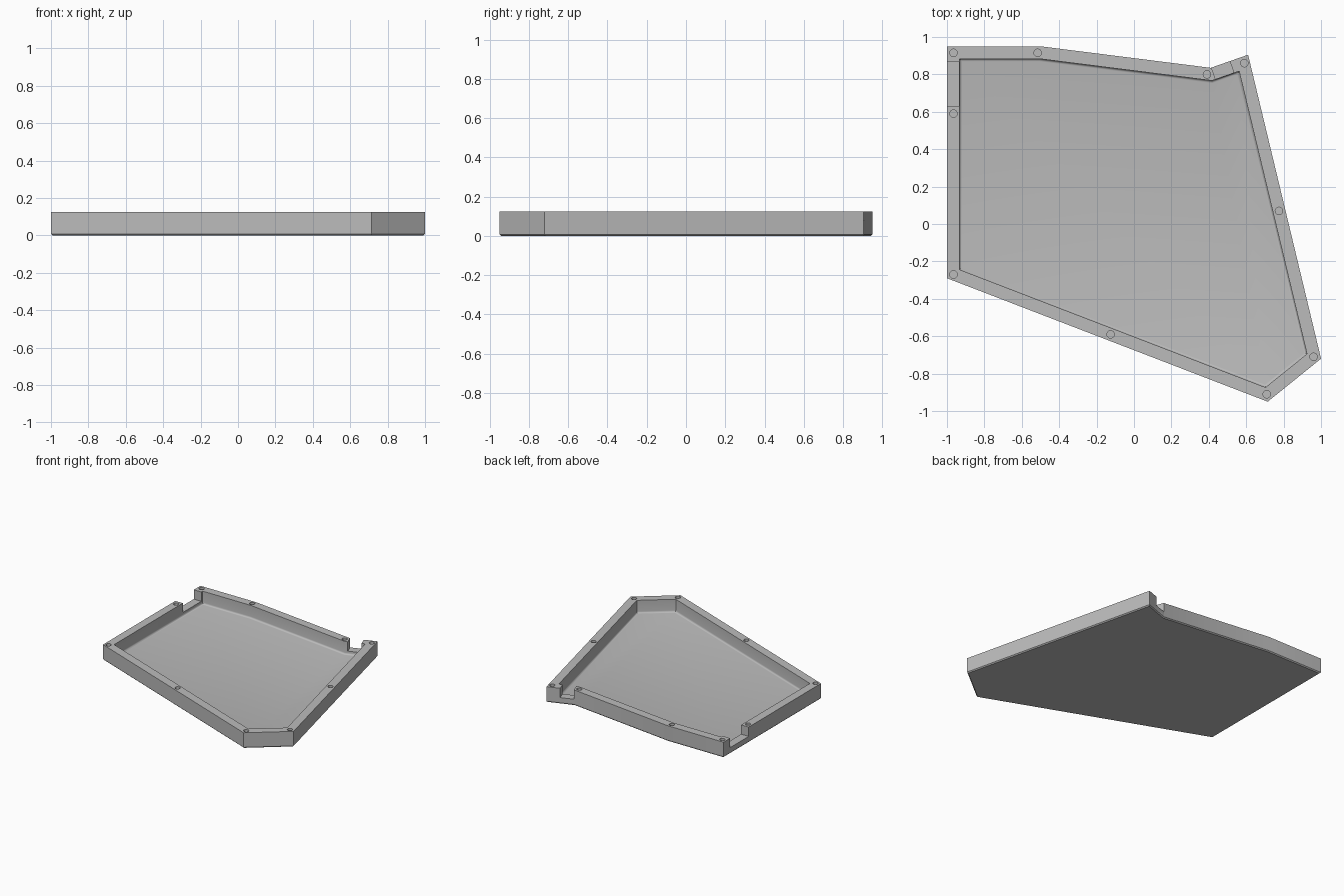
import bpy
import bmesh
import math
from mathutils import Vector, Matrix

cube = bpy.data.objects.get("Cube")
if cube:
    bpy.data.objects.remove(cube, do_unlink=True)

HEIGHT, WALL, FLOOR = 0.125, 0.067, 0.022
CHAMFER, FILLET, NOTCH_Z = 0.008, 0.014, 0.05

grey = bpy.data.materials.new("plain grey")
grey.use_nodes = True
colour = (0.5, 0.5, 0.5, 1)
grey.diffuse_color = colour
grey.node_tree.nodes["Principled BSDF"].inputs["Base Color"].default_value = colour

# Plan outline, counter-clockwise
outline = [Vector(p) for p in (
    (-1, 0.95), (-1, -0.29), (0.715, -0.95), (1, -0.72),
    (0.61, 0.905), (0.41, 0.835), (-0.5, 0.95))]


def inset(points, d):
    """Mitred inward offset of a counter-clockwise polygon."""
    result = []
    for i, p in enumerate(points):
        a = (p - points[i - 1]).normalized()
        b = (points[(i + 1) % len(points)] - p).normalized()
        na, nb = Vector((-a.y, a.x)), Vector((-b.y, b.x))
        result.append(p + (na + nb) * d / (1 + na.dot(nb)))
    return result


def make_object(name, bm):
    bmesh.ops.recalc_face_normals(bm, faces=bm.faces)
    mesh = bpy.data.meshes.new(name)
    bm.to_mesh(mesh)
    bm.free()
    mesh.materials.append(grey)
    obj = bpy.data.objects.new(name, mesh)
    bpy.context.collection.objects.link(obj)
    return obj


# Tray: stacked rings from the underside, over the rim, down to the floor
levels = [(CHAMFER, 0), (0, CHAMFER), (0, HEIGHT), (WALL, HEIGHT)]
for k in range(5):
    a = k / 4 * math.pi / 2
    levels.append((WALL + FILLET * (1 - math.cos(a)),
                   FLOOR + FILLET * (1 - math.sin(a))))
bm = bmesh.new()
rings = [[bm.verts.new((p.x, p.y, z)) for p in inset(outline, d)] for d, z in levels]
n = len(outline)
for low, high in zip(rings, rings[1:]):
    for i in range(n):
        j = (i + 1) % n
        bm.faces.new((low[i], low[j], high[j], high[i]))
bm.faces.new(rings[0])
bm.faces.new(rings[-1])
tray = make_object("tray", bm)

# Cutters: screw holes in the rim and two cable notches
bm = bmesh.new()
holes = [(-0.965, 0.915), (-0.515, 0.915), (0.39, 0.80), (0.59, 0.86), (0.775, 0.07),
         (0.96, -0.71), (0.71, -0.91), (-0.125, -0.59), (-0.965, -0.27), (-0.965, 0.59)]
for x, y in holes:
    bmesh.ops.create_cone(bm, cap_ends=True, segments=24, radius1=0.02, radius2=0.02,
                          depth=0.16, matrix=Matrix.Translation((x, y, HEIGHT)))


def notch(start, end):
    """Box across the wall, running along the outer edge from start to end."""
    start, end = Vector(start), Vector(end)
    along = end - start
    mid = (start + end) / 2
    place = (Matrix.Translation((mid.x, mid.y, NOTCH_Z + 0.1))
             @ Matrix.Rotation(math.atan2(along.y, along.x), 4, "Z")
             @ Matrix.Diagonal((along.length, 0.18, 0.2, 1)))
    bmesh.ops.create_cube(bm, size=1, matrix=place)


notch((-1, 0.63), (-1, 0.865))
notch((0.414, 0.836), (0.512, 0.871))
cutter = make_object("rim_cutter", bm)
cutter.hide_render = True

cut = tray.modifiers.new("rim cuts", "BOOLEAN")
cut.operation = "DIFFERENCE"
cut.solver = "EXACT"
cut.object = cutter
bpy.context.view_layer.objects.active = tray
tray.select_set(True)
bpy.ops.object.modifier_apply(modifier=cut.name)
bpy.data.objects.remove(cutter, do_unlink=True)

bpy.ops.object.shade_smooth_by_angle(angle=math.radians(30))
